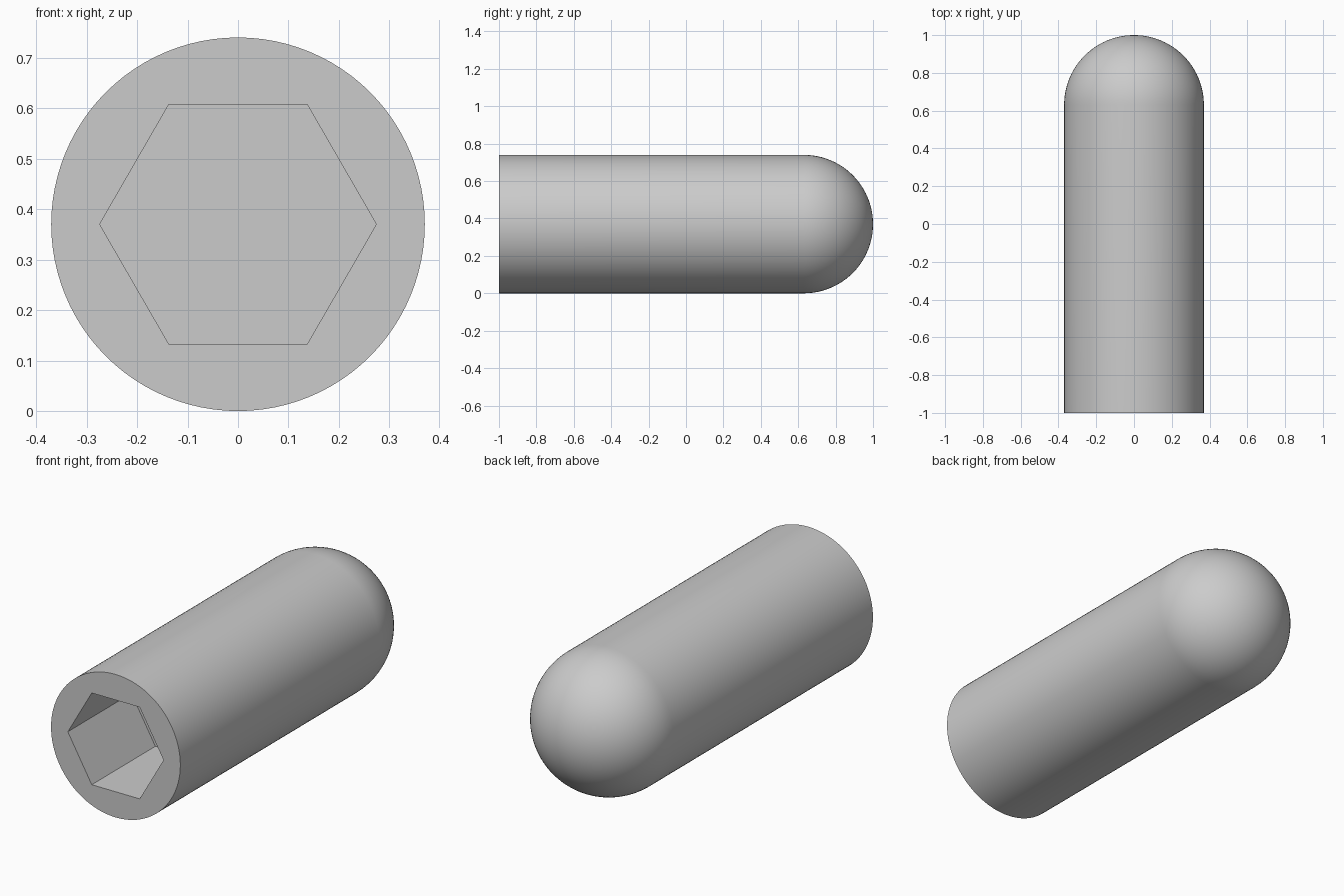
import bpy
import bmesh
from math import pi, sin, cos
from mathutils import Matrix, Vector

R = 0.37            # body radius, also the dome radius
FRONT, BACK = -1.0, 1.0
HEX_R = 0.274       # socket corner radius
DEPTH = 0.52        # socket depth
SEGMENTS, DOME_STEPS = 96, 24

cube = bpy.data.objects.get("Cube")
if cube:
    bpy.data.objects.remove(cube, do_unlink=True)

steel = bpy.data.materials.new("grey_steel")
steel.use_nodes = True
colour = (0.6, 0.6, 0.6, 1)
steel.diffuse_color = colour
steel.node_tree.nodes["Principled BSDF"].inputs["Base Color"].default_value = colour


def make_object(name, bm):
    bmesh.ops.recalc_face_normals(bm, faces=bm.faces)
    mesh = bpy.data.meshes.new(name)
    bm.to_mesh(mesh)
    bm.free()
    mesh.materials.append(steel)
    obj = bpy.data.objects.new(name, mesh)
    bpy.context.collection.objects.link(obj)
    return obj


# Round-ended body: a profile spun around the long axis
bm = bmesh.new()
profile = [(0, FRONT), (R, FRONT)]
for i in range(DOME_STEPS + 1):
    a = pi / 2 * i / DOME_STEPS
    profile.append((R * cos(a), BACK - R + R * sin(a)))
verts = [bm.verts.new((r, y, R)) for r, y in profile]
edges = [bm.edges.new(pair) for pair in zip(verts, verts[1:])]
bmesh.ops.spin(bm, geom=verts + edges, cent=(0, 0, R), axis=(0, 1, 0),
               angle=2 * pi, steps=SEGMENTS, use_duplicate=False)
bmesh.ops.remove_doubles(bm, verts=bm.verts, dist=1e-4)
# Merge the front fan into one flat cap
cap = [f for f in bm.faces if all(v.co.y < FRONT + 1e-4 for v in f.verts)]
bmesh.ops.dissolve_faces(bm, faces=cap, use_verts=True)
body = make_object("body", bm)

# Hexagonal socket cutter, corners pointing sideways
bm = bmesh.new()
length = DEPTH + 0.2
place = (Matrix.Translation(Vector((0, FRONT + DEPTH - length / 2, R)))
         @ Matrix.Rotation(pi / 2, 4, 'X') @ Matrix.Rotation(pi / 2, 4, 'Z'))
bmesh.ops.create_cone(bm, cap_ends=True, segments=6, radius1=HEX_R,
                      radius2=HEX_R, depth=length, matrix=place)
cutter = make_object("socket_cutter", bm)
cutter.hide_render = True

# Cut the socket and shade
cut = body.modifiers.new("socket", 'BOOLEAN')
cut.operation = 'DIFFERENCE'
cut.solver = 'EXACT'
cut.object = cutter
bpy.ops.object.select_all(action='DESELECT')
body.select_set(True)
bpy.context.view_layer.objects.active = body
bpy.ops.object.modifier_apply(modifier=cut.name)
bpy.data.objects.remove(cutter, do_unlink=True)
bpy.ops.object.shade_smooth_by_angle(angle=pi / 6)
